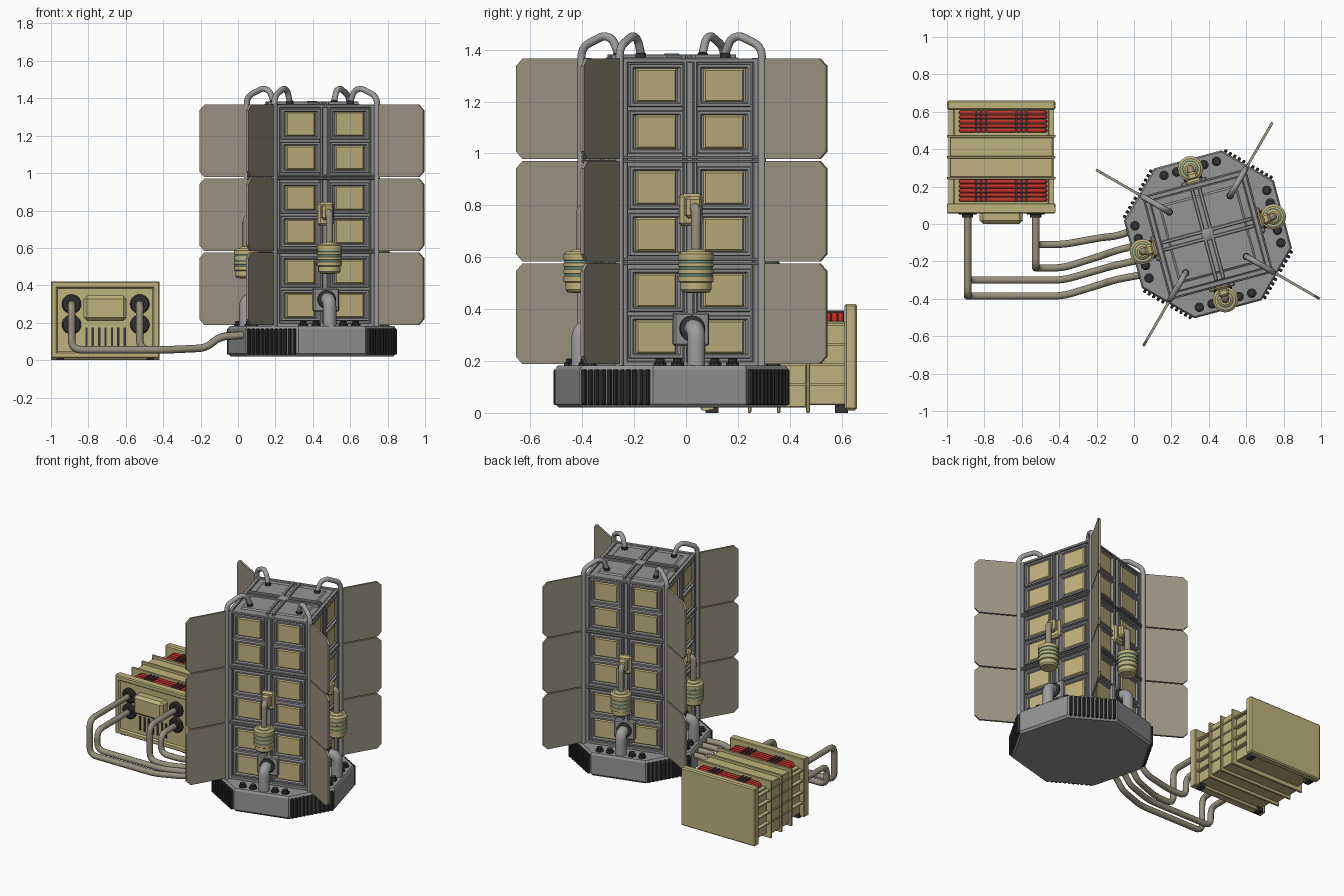
import bpy, bmesh, math
from mathutils import Matrix, Vector

if "Cube" in bpy.data.objects:
    bpy.data.objects.remove(bpy.data.objects["Cube"])

def mat(name, r, g, b):
    m = bpy.data.materials.new(name)
    m.diffuse_color = (r, g, b, 1)
    m.use_nodes = True
    m.node_tree.nodes["Principled BSDF"].inputs["Base Color"].default_value = m.diffuse_color
    return m

GREY = mat("body grey", .30, .30, .305)
STEEL = mat("steel pipe", .34, .34, .345)
KHAKI = mat("khaki", .52, .45, .21)
FIN = mat("fin taupe", .33, .30, .225)
CABLE = mat("cable taupe", .31, .28, .21)
DARK = mat("dark rubber", .035, .035, .037)
RED = mat("coil red", .50, .03, .025)
TEAL = mat("teal band", .18, .38, .28)
I4 = Matrix.Identity(4)

def finish(name, bm, mats, M=I4, smooth=False):
    bmesh.ops.recalc_face_normals(bm, faces=bm.faces)
    bm.transform(M)
    me = bpy.data.meshes.new(name)
    bm.to_mesh(me)
    bm.free()
    for m in mats:
        me.materials.append(m)
    if smooth:
        me.shade_smooth()
        me.set_sharp_from_angle(angle=math.radians(35))
    ob = bpy.data.objects.new(name, me)
    bpy.context.collection.objects.link(ob)
    return ob

def boxes(name, m, items, M=I4, bevel=0):
    """Boxes given as (x0, x1, y0, y1, z0, z1)."""
    bm = bmesh.new()
    for x0, x1, y0, y1, z0, z1 in items:
        S = Matrix.Diagonal((x1 - x0, y1 - y0, z1 - z0, 1))
        bmesh.ops.create_cube(bm, size=1, matrix=Matrix.Translation(((x0+x1)/2, (y0+y1)/2, (z0+z1)/2)) @ S)
    if bevel:
        bmesh.ops.bevel(bm, geom=bm.edges[:], offset=bevel, segments=1, affect='EDGES')
    return finish(name, bm, [m], M)

def skin(bm, loops, idx=None, caps=(True, True)):
    """Bridge equal-length loops of points, with end caps."""
    vs = [[bm.verts.new(p) for p in l] for l in loops]
    n = len(vs[0])
    for k in range(len(vs) - 1):
        for i in range(n):
            j = (i + 1) % n
            f = bm.faces.new((vs[k][i], vs[k][j], vs[k+1][j], vs[k+1][i]))
            f.material_index = idx[k] if idx else 0
    if caps[0]:
        bm.faces.new(vs[0][::-1]).material_index = idx[0] if idx else 0
    if caps[1]:
        bm.faces.new(vs[-1]).material_index = idx[-1] if idx else 0

def lathe(name, mats, prof, places, M=I4, n=20, idx=None):
    bm = bmesh.new()
    for P in places:
        skin(bm, [[P @ Vector((r*math.cos(i*math.tau/n), r*math.sin(i*math.tau/n), z)) for i in range(n)]
                  for r, z in prof], idx)
    return finish(name, bm, mats, M, True)

def rounded(pts, rad):
    pts = [Vector(p) for p in pts]
    out = [pts[0]]
    for a, b, c in zip(pts, pts[1:], pts[2:]):
        d = min(rad, (a-b).length*.48, (c-b).length*.48)
        p, q = b + (a-b).normalized()*d, b + (c-b).normalized()*d
        out += [p*(1-t)**2 + b*2*t*(1-t) + q*t*t for t in (0, .2, .4, .6, .8, 1)]
    return out + [pts[-1]]

def pipes(name, m, paths, r, M=I4, rad=.05):
    cu = bpy.data.curves.new(name, 'CURVE')
    cu.dimensions = '3D'
    cu.bevel_depth, cu.bevel_resolution, cu.use_fill_caps = r, 3, True
    for path in paths:
        pts = rounded(path, rad)
        s = cu.splines.new('POLY')
        s.points.add(len(pts) - 1)
        for sp, p in zip(s.points, pts):
            sp.co = (*(M @ p), 1)
        s.use_smooth = True
    cu.materials.append(m)
    ob = bpy.data.objects.new(name, cu)
    bpy.context.collection.objects.link(ob)
    return ob

def rect_loop(cx, cz, hw, hh, d):
    return [(cx-hw, -d, cz-hh), (cx+hw, -d, cz-hh), (cx+hw, -d, cz+hh), (cx-hw, -d, cz+hh)]

def stepped(bm, cx, cz, steps):
    """Stepped rectangular panel facing -y: (half width, half height, depth, material)."""
    skin(bm, [rect_loop(cx, cz, *s[:3]) for s in steps], [s[3] for s in steps[1:]], (False, True))

T = Matrix.Translation((.395, -.055, 0))
def turn(deg):
    return T @ Matrix.Rotation(math.radians(deg), 4, 'Z')

# --- octagonal base
a, t = .415, .186
octo = [(a, -t), (a, t), (t, a), (-t, a), (-a, t), (-a, -t), (-t, -a), (t, -a)]
bm = bmesh.new()
skin(bm, [[(x*s, y*s, z) for x, y in octo] for s, z in ((.97, .02), (1, .035), (1, .168), (.98, .182))])
finish("tower_base", bm, [GREY], turn(15))

# --- tower core with raised top plate and crossing ridges
bm = bmesh.new()
skin(bm, [[(h, -h, z), (h, h, z), (-h, h, z), (-h, -h, z)]
          for h, z in ((.262, .18), (.262, 1.35), (.25, 1.362), (.215, 1.362), (.205, 1.37))])
finish("tower_core", bm, [GREY], turn(15))
ridges = []
for o in (-.02, .02):
    ridges += [(-.25, .25, o-.009, o+.009, 1.355, 1.382), (o-.009, o+.009, -.25, .25, 1.355, 1.382)]
boxes("roof_ridges", GREY, ridges, turn(15), .003)
lathe("roof_hub", [GREY], [(.035, 1.36), (.035, 1.38), (.025, 1.386)], [I4], turn(15), 12)

rows = [c + s*.09 for c in (.3825, .7775, 1.1725) for s in (-1, 1)]
for k in range(4):
    M = turn(15 + 90*k)
    dz = -.025 if k == 3 else 0
    # framed windows
    bm = bmesh.new()
    for cz in rows:
        for cx in (-.135, .135):
            stepped(bm, cx, cz, [(.108, .083, .26, 0), (.105, .08, .28, 0), (.095, .07, .28, 0), (.088, .064, .265, 0),
                                 (.08, .065, .265, 0), (.08, .064, .27, 1), (.074, .058, .276, 1)])
    finish("window_panels_%d" % k, bm, [GREY, KHAKI], M)
    # corner post, seam bars and central ribs
    trim = [(-.28, -.25, -.28, -.25, .18, 1.368)]
    trim += [(o-.007, o+.007, -.28, -.255, .18, 1.365) for o in (-.02, .02)]
    for z in (.575, .59, .97, .985):
        trim.append((-.272, .272, -.287, -.255, z-.0055, z+.0055))
    trim += [(-.272, .272, -.28, -.255, 1.35, 1.366), (-.272, .272, -.28, -.255, .18, .2)]
    boxes("wall_trim_%d" % k, GREY, trim, M, .003)
    # coolant elbow with wall plate
    boxes("elbow_plate_%d" % k, GREY, [(-.07, .07, -.302, -.26, .26, .385)], M, .006)
    pipes("elbow_pipe_%d" % k, STEEL, [[(0, -.365, .17), (0, -.365, .325), (0, -.28, .325)]], .036, M, .06)
    lathe("elbow_collar_%d" % k, [DARK], [(.05, 0), (.05, .015), (.042, .02), (.03, .02)],
          [Matrix.Translation((0, -.298, .325)) @ Matrix.Rotation(math.pi/2, 4, 'X')], M)
    # base bolts
    lathe("base_bolts_%d" % k, [DARK], [(.026, .175), (.026, .192), (.018, .196), (.018, .208), (.01, .21)],
          [Matrix.Translation((x, -.365, 0)) for x in (-.145, -.075, .075, .145)], M, 10)
    # hanging lamp: bracket, arm, banded body
    L = M @ Matrix.Translation((0, 0, dz))
    boxes("lamp_bracket_%d" % k, KHAKI, [(-.045, .045, -.305, -.26, .72, .845),
                                         (-.03, .03, -.345, -.30, .75, .835)], L, .012)
    pipes("lamp_arm_%d" % k, CABLE, [[(0, -.31, .79), (0, -.362, .79), (0, -.362, .61)]], .02, L, .045)
    prof = [(.03, .462), (.052, .465), (.06, .475), (.06, .502), (.068, .506), (.068, .526), (.064, .528), (.064, .536),
            (.068, .538), (.068, .552), (.064, .554), (.064, .562), (.068, .564), (.068, .578), (.064, .58),
            (.064, .588), (.068, .59), (.068, .612), (.055, .622), (.047, .622), (.041, .622), (.028, .632)]
    lathe("lamp_body_%d" % k, [KHAKI, TEAL], prof, [Matrix.Translation((0, -.362, 0))], L, 24,
          [1 if i in (6, 10, 14, 19) else 0 for i in range(len(prof)-1)])

    # --- corners: radiator fins, roof pipe, base cooling ribs
    C = turn(60 + 90*k)
    bm = bmesh.new()
    for z0 in (.188, .583, .978):
        z1, r0, r1, c, e = z0+.388, .405, .69, .03, .01
        out = [(r0, z0+e), (r0+e, z0), (r1-c, z0), (r1, z0+c), (r1, z1-c), (r1-c, z1), (r0+e, z1), (r0, z1-e)]
        skin(bm, [[(x, y, z) for x, z in out] for y in (-.007, .007)])
    finish("radiator_fin_%d" % k, bm, [FIN], C)
    pipes("roof_pipe_%d" % k, STEEL, [[(.402, 0, .18), (.402, 0, 1.41), (.30, 0, 1.455), (.262, 0, 1.44), (.238, 0, 1.385)]],
          .016, C, .04)
    lathe("roof_pipe_end_%d" % k, [DARK], [(.02, 1.36), (.02, 1.385), (.012, 1.39)],
          [Matrix.Translation((.238, 0, 0))], C, 12)
    boxes("cooling_ribs_%d" % k, DARK, [(.41, .442, y*.028-.008, y*.028+.008, .03, .168) for y in range(-5, 6)], C, .004)

# --- generator: core blocks, dividing plates, side ribs
boxes("generator_core", KHAKI, [(-.965, -.455, .10, .62, .03, .355), (-.985, -.435, .25, .465, .02, .385)], I4, .004)
boxes("generator_plates", KHAKI, [(-1, -.42, y-.007, y+.007, .0, .405) for y in (.245, .357, .47)], I4, .003)
boxes("generator_back_plate", KHAKI, [(-1, -.42, .61, .66, .01, .42)], I4, .008)
boxes("generator_front_block", KHAKI, [(-1, -.42, .075, .11, .01, .42)], I4, .004)
boxes("generator_side_ribs", KHAKI, [(-.992, -.428, .10, .62, z-.005, z+.005) for z in (.11, .185, .265, .34)])
boxes("generator_feet", DARK, [(x-.02, x+.02, y-.025, y+.025, 0, .03) for x in (-.95, -.47) for y in (.1, .6)])
bm = bmesh.new()
stepped(bm, -.71, .215, [(.29, .205, -.09, 0), (.29, .205, -.062, 0), (.284, .199, -.055, 0),
                         (.262, .177, -.055, 0), (.254, .169, -.066, 0)])
finish("generator_front_panel", bm, [KHAKI])
boxes("control_hood", KHAKI, [(-.825, -.595, .0, .08, .21, .345)], I4, .018)
boxes("vent_slots", DARK, [(-.81+i*.034-.006, -.81+i*.034+.006, .06, .07, .075, .175) for i in range(7)])

# --- red coils with dark clamps
coils, clamps = [], []
for c in (.178, .548):
    for i in range(-2, 3):
        y = c + i*.024
        coils.append([(-.925, y, .34), (-.925, y, .378), (-.475, y, .378), (-.475, y, .34)])
    clamps += [(x-.006, x+.006, c-.06, c+.06, .35, .394) for x in (-.845, -.818, -.791, -.629, -.602, -.575)]
pipes("red_coils", RED, coils, .0115, I4, .03)
boxes("coil_clamps", DARK, clamps)

# --- sockets and cables running to the left side of the base
socks, runs = [], []
for x, z, y, s in ((-.89, .30, -.385, -.12), (-.89, .19, -.30, -.04), (-.525, .30, -.235, .04), (-.525, .19, -.11, .12)):
    socks.append(Matrix.Translation((x, .07, z)) @ Matrix.Rotation(math.pi/2, 4, 'X'))
    ex, ey = -.012 - .259*s, -.162 + .966*s
    runs.append([(x, .05, z), (x, y, z), (x, y, .055), (-.38, y, .055), (-.17, y+(ey-y)*.6, .065),
                 (-.10, ey-.02, .125), (ex+.03, ey+.008, .135)])
lathe("cable_sockets", [DARK], [(.052, 0), (.052, .014), (.044, .02), (.03, .02), (.03, .034), (.015, .034)], socks)
pipes("cables", CABLE, runs, .02, I4, .055)
